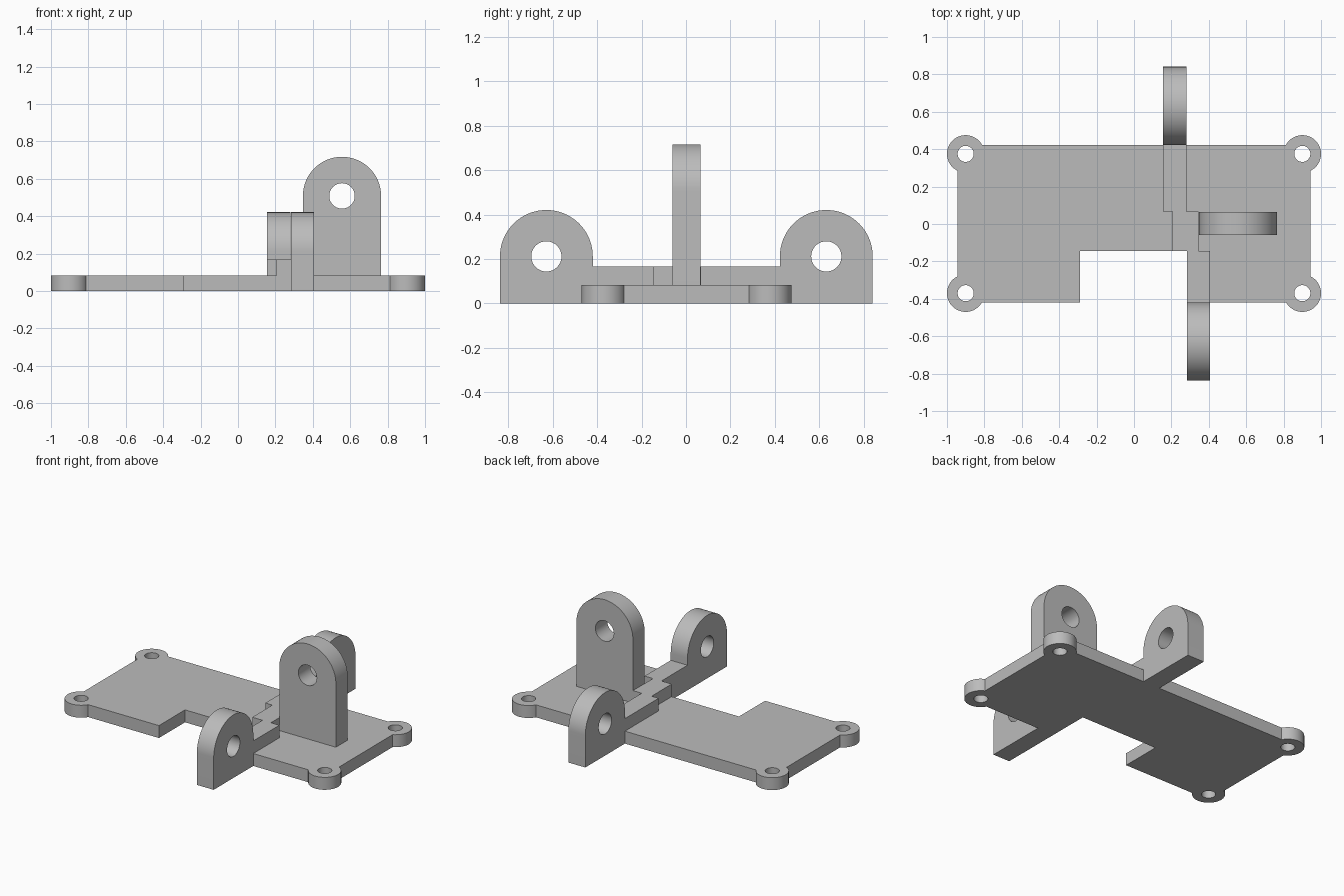
import bpy, bmesh, math
from mathutils import Vector

cube = bpy.data.objects.get("Cube")
if cube:
    bpy.data.objects.remove(cube, do_unlink=True)

grey = bpy.data.materials.new("light grey plastic")
grey.use_nodes = True
colour = (0.5, 0.5, 0.5, 1)
grey.diffuse_color = colour
grey.node_tree.nodes["Principled BSDF"].inputs["Base Color"].default_value = colour

PLATE_TOP, RIB_TOP = 0.083, 0.167
BACK, FRONT = 0.423, -0.42
EDGE = 0.943
LUG_R, HOLE_R = 0.209, 0.068


def prism(name, points, start, end, axis="z"):
    """Extrude a flat outline along one axis from start to end."""
    place = {"x": lambda a, b, d: (d, a, b),
             "y": lambda a, b, d: (a, d, b),
             "z": lambda a, b, d: (a, b, d)}[axis]
    bm = bmesh.new()
    face = bm.faces.new([bm.verts.new(place(a, b, start)) for a, b in points])
    top = bmesh.ops.extrude_face_region(bm, geom=[face])["geom"]
    moved = [v for v in top if isinstance(v, bmesh.types.BMVert)]
    bmesh.ops.translate(bm, verts=moved, vec=Vector(place(0, 0, end - start)))
    bmesh.ops.recalc_face_normals(bm, faces=bm.faces)
    mesh = bpy.data.meshes.new(name)
    bm.to_mesh(mesh)
    bm.free()
    mesh.materials.append(grey)
    obj = bpy.data.objects.new(name, mesh)
    bpy.context.collection.objects.link(obj)
    return obj


def arc(cx, cy, r, sweep=2 * math.pi, steps=64):
    count = steps if sweep > 6 else steps + 1
    return [(cx + r * math.cos(sweep * i / steps), cy + r * math.sin(sweep * i / steps))
            for i in range(count)]


def combine(obj, other, operation):
    """Apply a boolean and discard the helper."""
    mod = obj.modifiers.new("cut", "BOOLEAN")
    mod.operation, mod.object, mod.solver = operation, other, "EXACT"
    bpy.context.view_layer.objects.active = obj
    bpy.ops.object.modifier_apply(modifier=mod.name)
    bpy.data.objects.remove(other, do_unlink=True)


def finish(obj):
    bpy.ops.object.select_all(action="DESELECT")
    obj.select_set(True)
    bpy.context.view_layer.objects.active = obj
    bpy.ops.object.shade_smooth_by_angle(angle=math.radians(30))


def lug(name, centre, height, bottom, start, end, axis):
    """Round-topped tab with a pivot hole."""
    outline = arc(centre, height, LUG_R, math.pi, 48)
    outline += [(centre - LUG_R, bottom), (centre + LUG_R, bottom)]
    tab = prism(name, outline, start, end, axis)
    hole = prism("hole", arc(centre, height, HOLE_R), start - 0.1, end + 0.1, axis)
    combine(tab, hole, "DIFFERENCE")
    finish(tab)


# Base plate with a notch in its front edge
plate = prism("base_plate", [
    (-EDGE, FRONT), (-0.29, FRONT), (-0.29, -0.145), (0.283, -0.145),
    (0.283, FRONT), (EDGE, FRONT), (EDGE, BACK), (-EDGE, BACK)], 0, PLATE_TOP)

# Round screw ears on the corners
for x in (-0.9, 0.9):
    for y in (-0.37, 0.375):
        combine(plate, prism("ear", arc(x, y, 0.1), 0, PLATE_TOP), "UNION")
        combine(plate, prism("hole", arc(x, y, 0.043), -0.1, 0.2), "DIFFERENCE")
finish(plate)

# Stepped rib joining the side lugs across the plate
finish(prism("stepped_rib", [
    (0.155, BACK), (0.155, 0.067), (0.207, 0.067), (0.207, -0.145),
    (0.283, -0.145), (0.283, FRONT), (0.407, FRONT), (0.407, -0.145),
    (0.345, -0.145), (0.345, 0.067), (0.28, 0.067), (0.28, BACK)],
    PLATE_TOP, RIB_TOP))

# Three pivot lugs
lug("back_lug", BACK + LUG_R, 0.212, 0, 0.155, 0.28, "x")
lug("front_lug", FRONT - LUG_R, 0.212, 0, 0.283, 0.407, "x")
lug("tall_lug", 0.556, 0.508, PLATE_TOP, -0.06, 0.065, "y")
